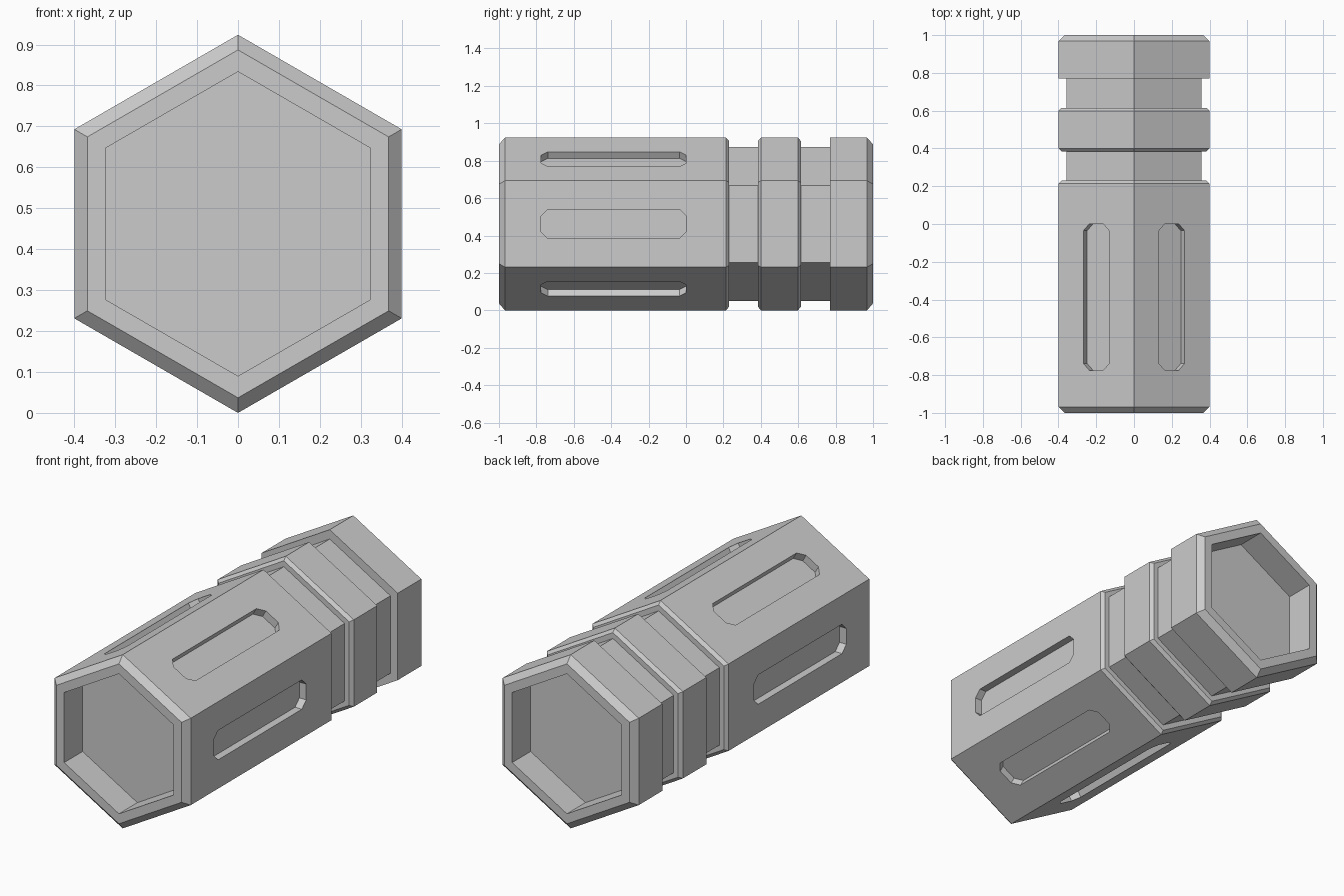
import bpy, bmesh, math
from mathutils import Vector, Matrix

if "Cube" in bpy.data.objects:
    bpy.data.objects.remove(bpy.data.objects["Cube"])

APOTHEM = 0.4
CENTRE_Z = APOTHEM / math.cos(math.pi / 6)

grey = bpy.data.materials.new("plain grey")
grey.use_nodes = True
grey.diffuse_color = (0.6, 0.6, 0.6, 1)
grey.node_tree.nodes["Principled BSDF"].inputs["Base Color"].default_value = (0.6, 0.6, 0.6, 1)


def make_object(name, bm):
    bmesh.ops.recalc_face_normals(bm, faces=bm.faces)
    mesh = bpy.data.meshes.new(name)
    bm.to_mesh(mesh)
    bm.free()
    mesh.materials.append(grey)
    obj = bpy.data.objects.new(name, mesh)
    bpy.context.collection.objects.link(obj)
    return obj


def loft(bm, rings):
    """Skin a list of point loops and cap both ends."""
    loops = [[bm.verts.new(p) for p in ring] for ring in rings]
    n = len(loops[0])
    for a, b in zip(loops, loops[1:]):
        for i in range(n):
            j = (i + 1) % n
            bm.faces.new((a[i], a[j], b[j], b[i]))
    bm.faces.new(loops[0])
    bm.faces.new(loops[-1])


def hexagon(y, apothem):
    r = apothem / math.cos(math.pi / 6)
    return [Vector((r * math.sin(k * math.pi / 3), y, CENTRE_Z + r * math.cos(k * math.pi / 3)))
            for k in range(6)]


# Hexagonal body: (y, apothem) profile from front pocket to back pocket
RIM, END, LIP, GROOVE, POCKET = 0.322, 0.368, 0.384, 0.357, 0.155
profile = [
    (-1 + POCKET, RIM), (-1, RIM), (-1, END), (-0.968, APOTHEM),
    (0.214, APOTHEM), (0.23, LIP), (0.23, GROOVE),
    (0.385, GROOVE), (0.385, LIP), (0.401, APOTHEM),
    (0.598, APOTHEM), (0.614, LIP), (0.614, GROOVE),
    (0.77, GROOVE), (0.77, APOTHEM),
    (0.968, APOTHEM), (1, END), (1, RIM), (1 - POCKET, RIM),
]
bm = bmesh.new()
loft(bm, [hexagon(y, a) for y, a in profile])
body = make_object("hexagonal_body", bm)

# Slot cutters: one chamfered slot on each flat side
bm = bmesh.new()
half_l, half_w, cut, mid_y, depth = 0.388, 0.078, 0.036, -0.387, 0.04
quarter = [(half_l, half_w - cut), (half_l - cut, half_w)]
outline = (quarter + [(-a, b) for a, b in reversed(quarter)]
           + [(-a, -b) for a, b in quarter] + [(a, -b) for a, b in reversed(quarter)])
for k in range(6):
    place = Matrix.Translation((0, mid_y, CENTRE_Z)) @ Matrix.Rotation(k * math.pi / 3, 4, 'Y')
    loft(bm, [[place @ Vector((x, a, b)) for a, b in outline]
              for x in (APOTHEM - depth, APOTHEM + 0.1)])
cutter = make_object("slot_cutter", bm)
cutter.hide_render = True

# Cut the slots and drop the cutter
mod = body.modifiers.new("slots", 'BOOLEAN')
mod.operation = 'DIFFERENCE'
mod.solver = 'EXACT'
mod.object = cutter
bpy.context.view_layer.objects.active = body
bpy.ops.object.modifier_apply(modifier=mod.name)
bpy.data.objects.remove(cutter)
